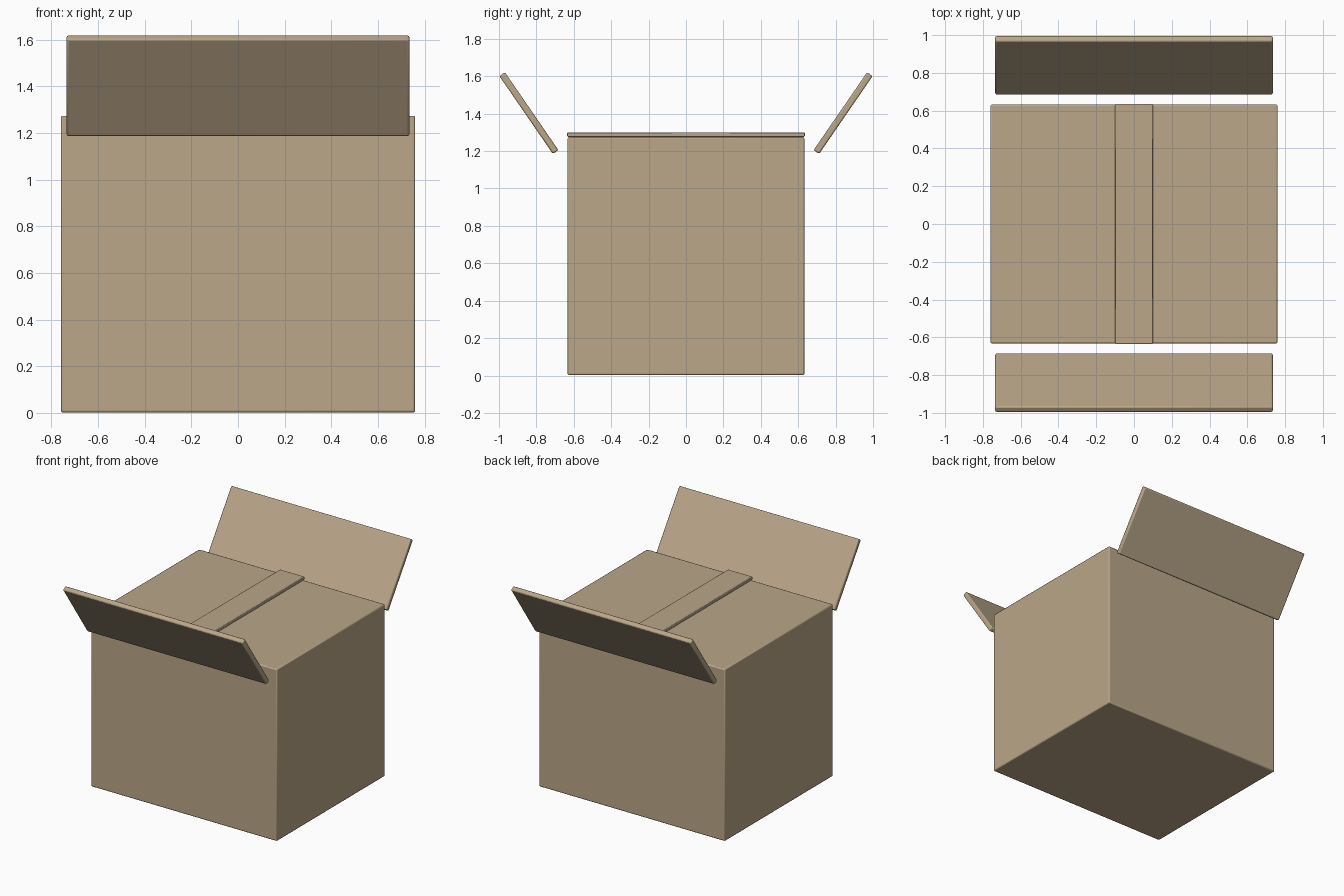
import bpy
import math

default_cube = bpy.data.objects.get("Cube")
if default_cube:
    bpy.data.objects.remove(default_cube, do_unlink=True)

cardboard = bpy.data.materials.new("cardboard")
cardboard.use_nodes = True
colour = (0.49, 0.385, 0.25, 1)
cardboard.diffuse_color = colour
cardboard.node_tree.nodes["Principled BSDF"].inputs["Base Color"].default_value = colour


def board(name, size, location, tilt=0.0, bevel=0.008):
    """Softly bevelled block, tilted about the x axis."""
    bpy.ops.mesh.primitive_cube_add(size=1, location=location)
    obj = bpy.context.object
    obj.name = name
    obj.scale = size
    bpy.ops.object.transform_apply(location=False, rotation=False, scale=True)
    obj.rotation_euler.x = tilt
    mod = obj.modifiers.new("soft_edges", "BEVEL")
    mod.width = bevel
    mod.segments = 2
    obj.data.materials.append(cardboard)
    bpy.ops.object.shade_smooth_by_angle(angle=math.radians(35))
    return obj


# Closed carton body and the raised strip along its top seam
board("box_body", (1.52, 1.265, 1.272), (0, 0, 0.638))
board("top_strip", (0.2, 1.27, 0.024), (0, 0, 1.288), bevel=0.004)

# Open flaps leaning outwards at the front and back
for name, side in (("front_flap", -1), ("back_flap", 1)):
    board(name, (1.47, 0.505, 0.036), (0, side * 0.84, 1.403),
          tilt=side * math.radians(55.5))
